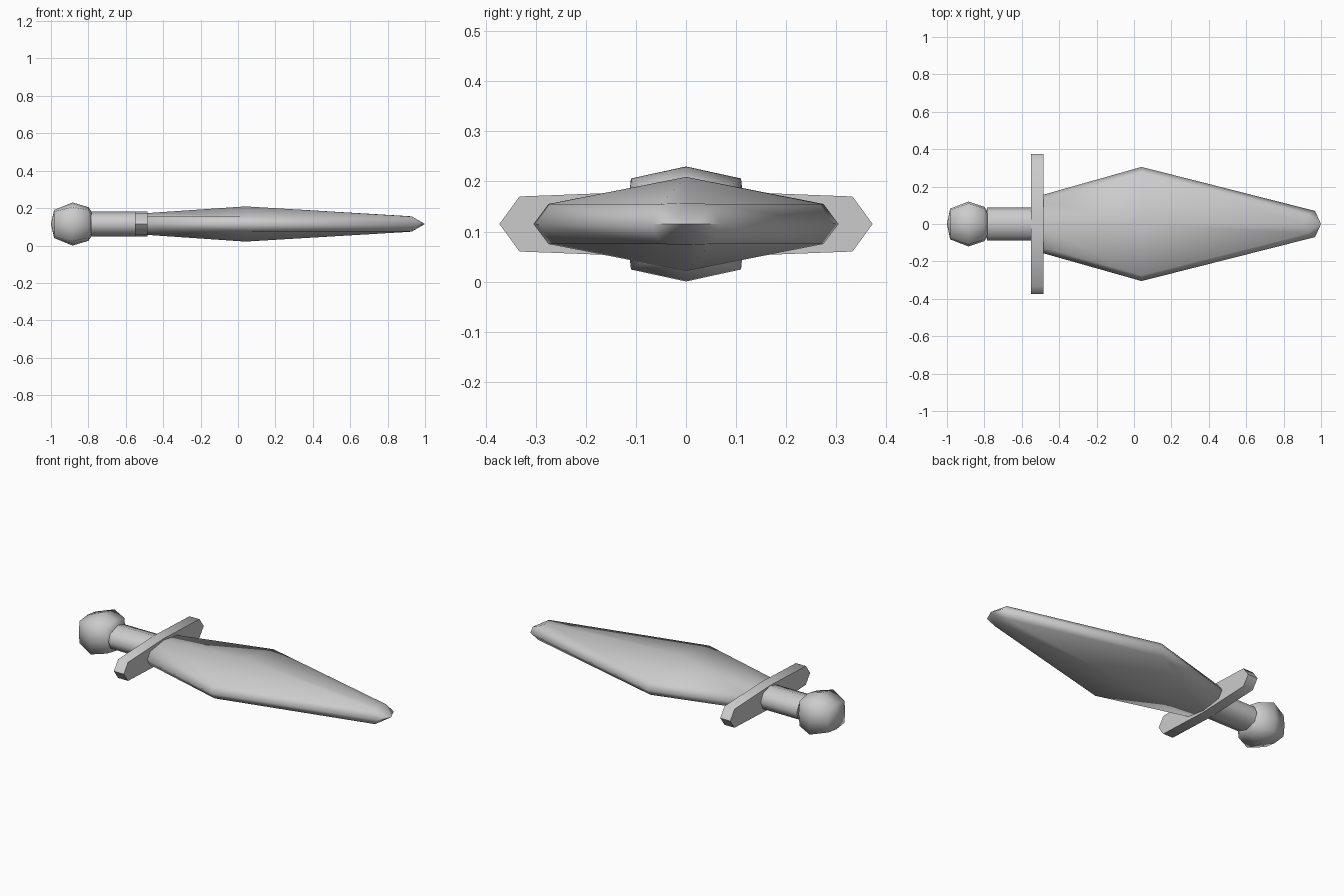
import bpy, bmesh, math

if "Cube" in bpy.data.objects:
    bpy.data.objects.remove(bpy.data.objects["Cube"])

CZ = 0.115  # height of the dagger's long axis


def ring(edge, corner, ridge):
    """Eight-point mirrored section: edge=(x,y), corner=(x,y,z), ridge=(x,z)."""
    (ex, ey), (cx, cy, cz), (rx, rz) = edge, corner, ridge
    return [(ex, ey, 0), (cx, cy, cz), (rx, 0, rz), (cx, -cy, cz),
            (ex, -ey, 0), (cx, -cy, -cz), (rx, 0, -rz), (cx, cy, -cz)]


def flat_ring(x, ey, cy, cz, rz):
    return ring((x, ey), (x, cy, cz), (x, rz))


def loft(name, rings, start_tip=None, end_tip=None, angle=80):
    """Skin the sections in order, closing each end with a point or a cap."""
    bm = bmesh.new()
    loops = [[bm.verts.new((x, y, z + CZ)) for x, y, z in r] for r in rings]
    for a, b in zip(loops, loops[1:]):
        for i in range(8):
            j = (i + 1) % 8
            bm.faces.new((a[i], a[j], b[j], b[i]))
    for loop, tip in ((loops[0], start_tip), (loops[-1], end_tip)):
        if tip is None:
            bm.faces.new(loop)
        else:
            v = bm.verts.new((tip, 0, CZ))
            for i in range(8):
                bm.faces.new((loop[i], loop[(i + 1) % 8], v))
    bmesh.ops.recalc_face_normals(bm, faces=bm.faces[:])
    mesh = bpy.data.meshes.new(name)
    bm.to_mesh(mesh)
    bm.free()
    obj = bpy.data.objects.new(name, mesh)
    bpy.context.collection.objects.link(obj)
    bpy.ops.object.select_all(action='DESELECT')
    obj.select_set(True)
    bpy.context.view_layer.objects.active = obj
    bpy.ops.object.shade_smooth_by_angle(angle=math.radians(angle))
    return obj


# Blade: leaf shape with a raised ridge and bevelled edges
loft("blade", [
    flat_ring(-0.49, 0.155, 0.125, 0.04, 0.058),
    flat_ring(0.04, 0.305, 0.275, 0.04, 0.094),
    ring((0.968, 0.07), (0.93, 0.05, 0.04), (0.915, 0.042)),
], end_tip=1.0)

# Guard: flat cross bar with pointed ends
loft("guard", [flat_ring(x, 0.373, 0.333, 0.055, 0.068) for x in (-0.55, -0.485)],
     angle=60)

# Grip: slightly flattened octagonal bar
loft("grip", [flat_ring(x, 0.088, 0.068, 0.045, 0.067) for x in (-0.785, -0.55)])

# Pommel: faceted rounded knob
loft("pommel", [
    flat_ring(-0.983, 0.082, 0.074, 0.066, 0.075),
    flat_ring(-0.885, 0.12, 0.11, 0.091, 0.115),
    flat_ring(-0.80, 0.092, 0.082, 0.074, 0.09),
    flat_ring(-0.78, 0.062, 0.05, 0.045, 0.06),
], start_tip=-1.0)
